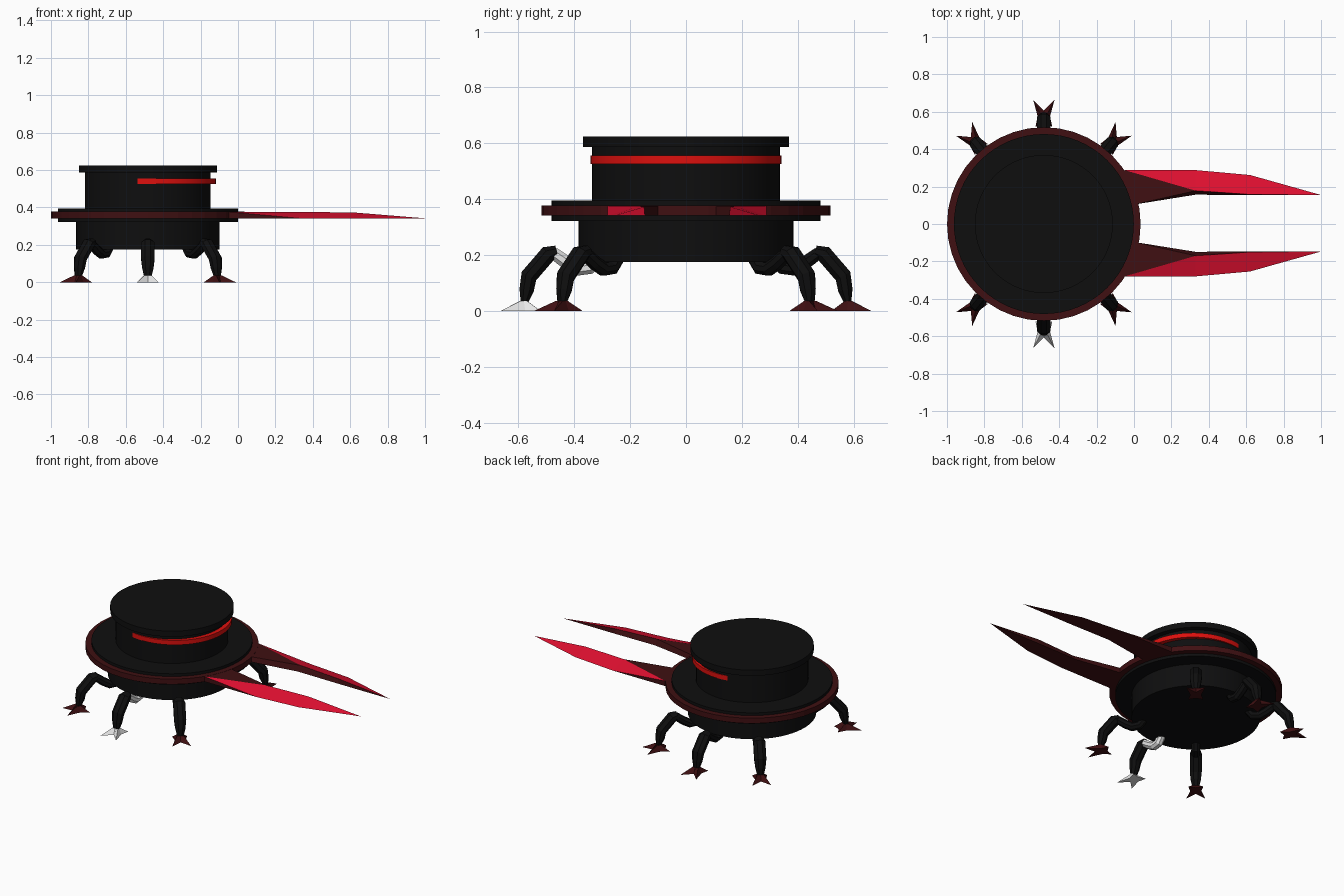
import bpy, bmesh, math
from mathutils import Vector, Matrix

if "Cube" in bpy.data.objects:
    bpy.data.objects.remove(bpy.data.objects["Cube"])

CX = -0.482  # centre of the round body


def mat(name, rgb):
    m = bpy.data.materials.new(name)
    m.diffuse_color = (*rgb, 1)
    m.use_nodes = True
    m.node_tree.nodes["Principled BSDF"].inputs["Base Color"].default_value = m.diffuse_color
    return m


BLACK = mat("black", (0.0045, 0.0045, 0.0047))
MAROON = mat("dark red", (0.05, 0.005, 0.006))
CRIMSON = mat("crimson", (0.75, 0.005, 0.03))
RED = mat("bright red", (0.72, 0.005, 0.004))
WHITE = mat("pale grey", (0.8, 0.8, 0.8))


def make(name, verts, faces, mats, matrix=None, smooth=False):
    me = bpy.data.meshes.new(name)
    me.from_pydata([tuple(v) for v in verts], [], faces)
    for m in mats:
        me.materials.append(m)
    if matrix:
        me.transform(matrix)
    bm = bmesh.new()
    bm.from_mesh(me)
    bmesh.ops.recalc_face_normals(bm, faces=bm.faces)
    bm.to_mesh(me)
    bm.free()
    ob = bpy.data.objects.new(name, me)
    bpy.context.collection.objects.link(ob)
    if smooth:
        bpy.ops.object.select_all(action='DESELECT')
        ob.select_set(True)
        bpy.context.view_layer.objects.active = ob
        bpy.ops.object.shade_smooth_by_angle(angle=math.radians(30))
    return ob


def loft(name, rings, material, matrix=None, smooth=False):
    """Skin a list of equal-length rings and cap both ends."""
    n = len(rings[0])
    verts = [v for r in rings for v in r]
    faces = [(i * n + j, i * n + (j + 1) % n, (i + 1) * n + (j + 1) % n, (i + 1) * n + j)
             for i in range(len(rings) - 1) for j in range(n)]
    faces += [tuple(range(n)), tuple(range(len(verts) - n, len(verts)))]
    return make(name, verts, faces, [material], matrix, smooth)


def drum(name, r, z0, z1, material, n=64, smooth=True):
    ring = [(CX + r * math.cos(2 * math.pi * i / n), r * math.sin(2 * math.pi * i / n))
            for i in range(n)]
    return loft(name, [[(x, y, z) for x, y in ring] for z in (z0, z1)], material, None, smooth)


# Round body
drum("lower_hull", 0.384, 0.176, 0.33, BLACK)
drum("wide_deck", 0.481, 0.323, 0.395, BLACK)
drum("deck_rim", 0.5175, 0.342, 0.377, MAROON, 40, False)
drum("upper_hull", 0.336, 0.39, 0.59, BLACK)
drum("cap", 0.369, 0.587, 0.624, BLACK)

# Glowing eye band wrapped around the front of the upper hull
bands = []
for i in range(33):
    a = math.radians(-103 + 206 * i / 32)
    c, s = math.cos(a), math.sin(a)
    bands.append([(-0.46 + r * c, r * s, z)
                  for r, z in ((0.30, 0.526), (0.342, 0.526), (0.342, 0.556), (0.30, 0.556))])
loft("eye_band", bands, RED, None, True)

# Two blade horns: crimson bevel outside, dark red elsewhere
HORN = [(-0.05, 0.284, 0.376), (0.33, 0.174, 0.376), (0.62, 0.154, 0.373), (0.0, 0.100, 0.376),
        (-0.05, 0.284, 0.342), (0.33, 0.284, 0.342), (0.62, 0.258, 0.342), (1.0, 0.151, 0.342),
        (0.62, 0.150, 0.342), (0.33, 0.153, 0.342), (0.0, 0.100, 0.342),
        (-0.12, 0.18, 0.376), (-0.12, 0.18, 0.342)]
HFACES = [(0, 5, 1), (1, 5, 6, 2), (2, 6, 7),
          (0, 1, 3, 11), (3, 1, 9, 10), (1, 2, 8, 9), (2, 7, 8), (0, 4, 5),
          (4, 12, 10, 9, 5), (5, 9, 8, 6), (6, 8, 7), (11, 3, 10, 12), (0, 11, 12, 4)]
for side, label in ((1, "left"), (-1, "right")):
    ob = make(label + "_horn", [(x, 0.004 + side * y, z) for x, y, z in HORN], HFACES,
              [CRIMSON, MAROON])
    for p in ob.data.polygons:
        p.material_index = 0 if p.index < 3 else 1


# Legs are drawn along +x from the body centre, then turned into place
def limb(name, path, material, matrix):
    """Eight-sided tube along (r, z, half depth, half width) points."""
    rings = []
    for i, (r, z, d, w) in enumerate(path):
        a, b = path[max(i - 1, 0)], path[min(i + 1, len(path) - 1)]
        t = Vector((b[0] - a[0], 0, b[1] - a[1])).normalized()
        nrm = Vector((-t.z, 0, t.x))
        ring = []
        for k in range(8):
            ang = math.pi * (k + 0.5) / 4
            ring.append(Vector((r, 0, z)) + nrm * d * 1.08 * math.cos(ang)
                        + Vector((0, w * 1.08 * math.sin(ang), 0)))
        rings.append(ring)
    return loft(name, rings, material, matrix)


THIGH = [(0.315, 0.19, 0.02, 0.024), (0.345, 0.155, 0.024, 0.026), (0.385, 0.15, 0.024, 0.026),
         (0.425, 0.172, 0.024, 0.026), (0.475, 0.208, 0.022, 0.026)]
SHIN = [(0.462, 0.215, 0.02, 0.026), (0.492, 0.206, 0.03, 0.036), (0.562, 0.125, 0.03, 0.036),
        (0.57, 0.075, 0.026, 0.03), (0.58, 0.024, 0.011, 0.018)]
SOLE = [(0.664, 0.057), (0.607, 0), (0.664, -0.057), (0.575, -0.033), (0.52, -0.045),
        (0.535, 0), (0.52, 0.045), (0.575, 0.033)]
TOP = [(0.592, 0.02), (0.594, 0), (0.592, -0.02), (0.58, -0.021), (0.568, -0.02),
       (0.567, 0), (0.568, 0.02), (0.58, 0.021)]
LEGS = {"front_left": 50, "middle_left": 90, "rear_left": 130,
        "rear_right": 230, "middle_right": 270, "front_right": 310}
for label, deg in LEGS.items():
    mx = Matrix.Translation((CX, 0, 0)) @ Matrix.Rotation(math.radians(deg), 4, 'Z')
    odd = deg == 270  # one leg has unpainted thigh and foot
    limb(label + "_thigh", THIGH, WHITE if odd else BLACK, mx)
    limb(label + "_shin", SHIN, BLACK, mx)
    loft(label + "_foot", [[(x, y, 0) for x, y in SOLE], [(x, y, 0.036) for x, y in TOP]],
         WHITE if odd else MAROON, mx)
